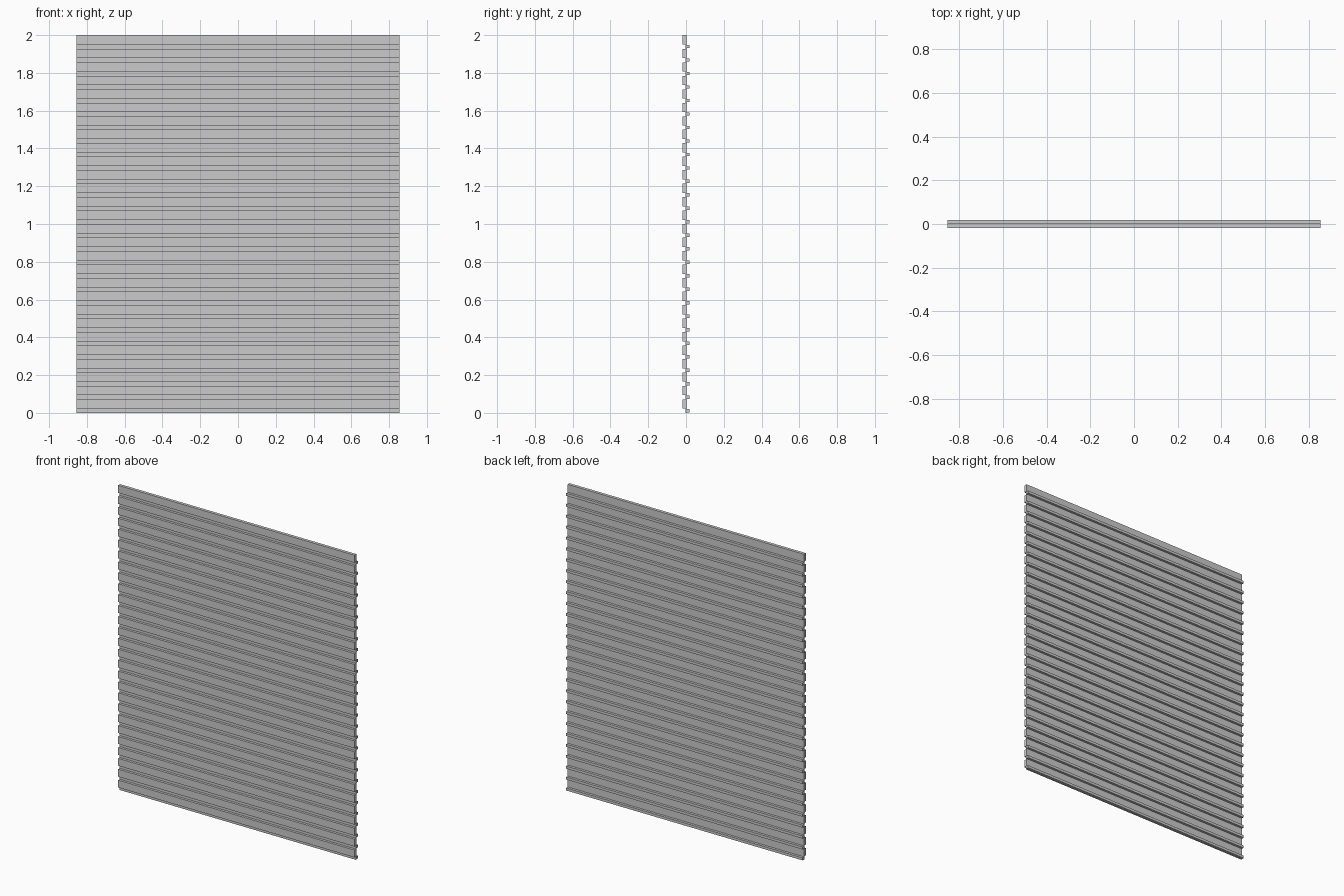
import bpy, bmesh
from mathutils import Vector

if "Cube" in bpy.data.objects:
    bpy.data.objects.remove(bpy.data.objects["Cube"])

COUNT = 28
PITCH = 2.0 / COUNT
HALF_W = 0.855
Y_FRONT, Y_BACK, WEB = -0.018, 0.018, 0.002
SLAT_Z = 0.022          # front slat runs from here to the top of each pitch
TOP_GAP = 0.001
RIB = (0.003, 0.020)    # back rib, inside each pitch

# Side profile (y, z): front slats going up, back ribs coming down
front, back = [(-WEB, 0.0)], [(WEB, 0.0)]
for i in range(COUNT):
    z = i * PITCH
    top = z + PITCH - (TOP_GAP if i < COUNT - 1 else 0.0)
    front += [(-WEB, z + SLAT_Z), (Y_FRONT, z + SLAT_Z), (Y_FRONT, top)]
    if i < COUNT - 1:
        front.append((-WEB, top))
    back += [(WEB, z + RIB[0]), (Y_BACK, z + RIB[0]),
             (Y_BACK, z + RIB[1]), (WEB, z + RIB[1])]
back.append((WEB, 2.0))
profile = front + back[::-1]

# Extrude the profile across the full width
bm = bmesh.new()
verts = [bm.verts.new((-HALF_W, y, z)) for y, z in profile]
cap = bm.faces.new(verts)
ext = bmesh.ops.extrude_face_region(bm, geom=[cap], use_keep_orig=True)
moved = [g for g in ext["geom"] if isinstance(g, bmesh.types.BMVert)]
bmesh.ops.translate(bm, verts=moved, vec=Vector((2 * HALF_W, 0, 0)))
bmesh.ops.recalc_face_normals(bm, faces=bm.faces[:])

mesh = bpy.data.meshes.new("slatted_panel")
bm.to_mesh(mesh)
bm.free()
panel = bpy.data.objects.new("slatted_panel", mesh)
bpy.context.collection.objects.link(panel)
